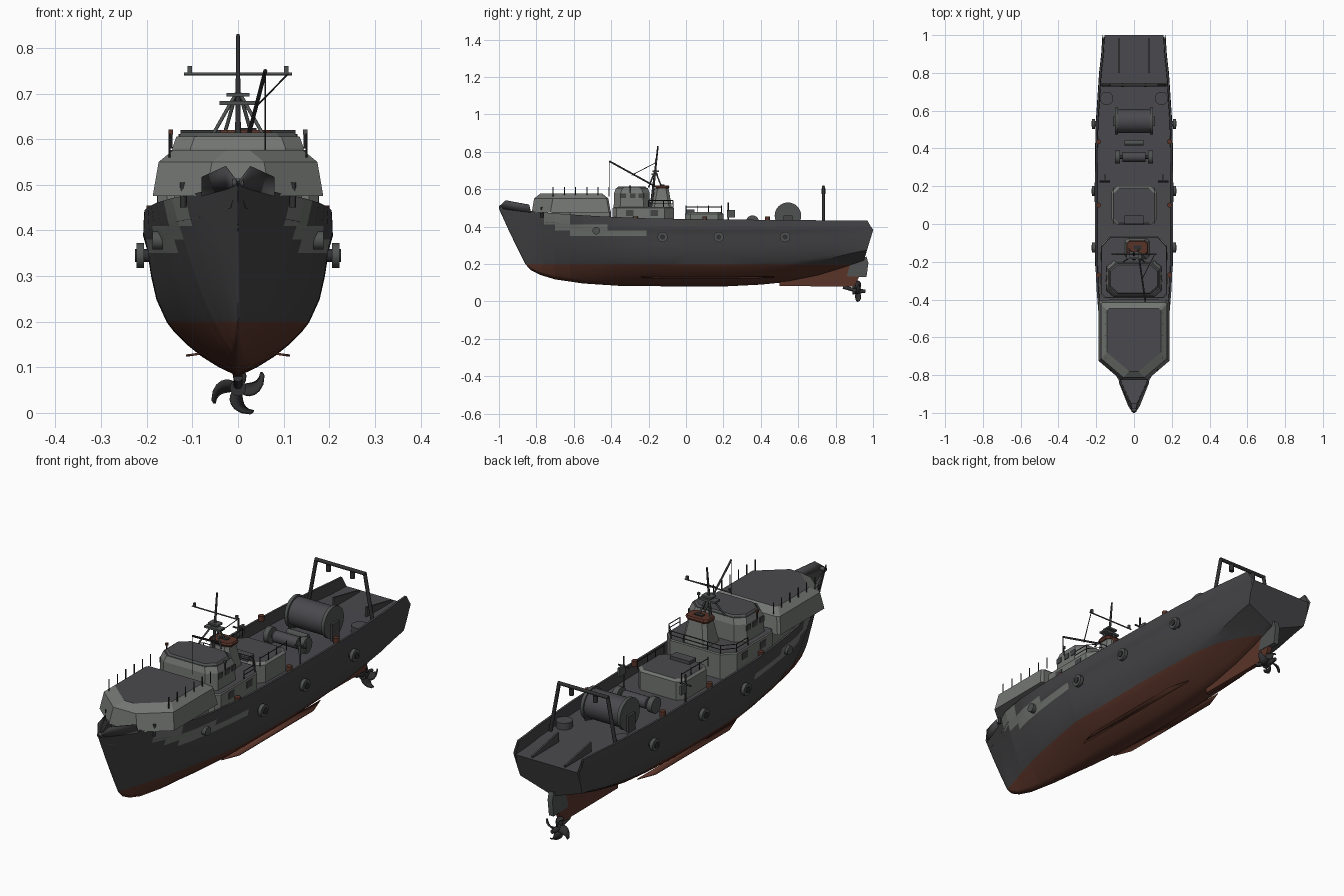
import bpy, bmesh, math
from mathutils import Vector

if "Cube" in bpy.data.objects:
    bpy.data.objects.remove(bpy.data.objects["Cube"])

def mat(name, r, g, b):
    m = bpy.data.materials.new(name)
    m.diffuse_color = (r, g, b, 1)
    m.use_nodes = True
    m.node_tree.nodes["Principled BSDF"].inputs["Base Color"].default_value = m.diffuse_color
    return m

HULL = mat("hull_dark_grey", .058, .058, .062)
DECK = mat("deck_grey", .068, .066, .074)
LIGHT = mat("light_grey", .17, .18, .17)
RED = mat("red_brown", .1, .034, .022)
BLACK = mat("near_black", .03, .03, .032)
STEEL = mat("steel_grey", .08, .085, .085)

def finish(name, bm, mats, rule=None, angle=30, normals=True):
    if normals:
        bmesh.ops.recalc_face_normals(bm, faces=bm.faces)
    bm.normal_update()
    if rule:
        for f in bm.faces:
            f.material_index = rule(f)
    me = bpy.data.meshes.new(name)
    bm.to_mesh(me)
    bm.free()
    for m in mats:
        me.materials.append(m)
    for p in me.polygons:
        p.use_smooth = True
    me.set_sharp_from_angle(angle=math.radians(angle))
    ob = bpy.data.objects.new(name, me)
    bpy.context.collection.objects.link(ob)
    return ob

def roof_rule(f):
    return 1 if f.normal.z > .9 else 0

def boxes(name, items, m):
    bm = bmesh.new()
    for x0, x1, y0, y1, z0, z1 in items:
        for p in bmesh.ops.create_cube(bm, size=1)["verts"]:
            p.co = ((x0 + x1) / 2 + p.co.x * (x1 - x0), (y0 + y1) / 2 + p.co.y * (y1 - y0),
                    (z0 + z1) / 2 + p.co.z * (z1 - z0))
    return finish(name, bm, [m])

def tubes(name, segs, r, m, n=8, r2=None):
    bm = bmesh.new()
    for p, q in segs:
        p, q = Vector(p), Vector(q)
        d = q - p
        v = bmesh.ops.create_cone(bm, cap_ends=True, segments=n, radius1=r,
                                  radius2=r if r2 is None else r2, depth=d.length)["verts"]
        rot = d.to_track_quat('Z', 'Y')
        for w in v:
            w.co = rot @ w.co + (p + q) / 2
    return finish(name, bm, [m], angle=50)

def both(segs):
    flip = lambda p: (-p[0], p[1], p[2])
    return list(segs) + [(flip(p), flip(q)) for p, q in segs]

# tapered house with cut corners: levels are (z, inset)
def house(name, hx, y0, y1, front, back, levels, mats=(LIGHT, DECK), cx=0):
    bm = bmesh.new()
    rings = []
    for z, i in levels:
        h, a, b = hx - i, y0 + i, y1 - i
        half = [(h - front[0], a), (h, a + front[1]), (h, b - back[1]), (h - back[0], b)]
        pts = half + [(-x, y) for x, y in reversed(half)]
        rings.append([bm.verts.new((cx + x, y, z)) for x, y in pts])
    for r, s in zip(rings, rings[1:]):
        for k in range(8):
            bm.faces.new((r[k], r[(k + 1) % 8], s[(k + 1) % 8], s[k]))
    bm.faces.new(rings[0])
    bm.faces.new(rings[-1])
    return finish(name, bm, mats, roof_rule, 15)

def interp(table, y):
    for (a, va), (b, vb) in zip(table, table[1:]):
        if y <= b:
            return va + (vb - va) * (y - a) / (b - a)
    return table[-1][1]

# hull: half sections lofted along y, then mirrored
KEEL = [(-1, .495), (-.95, .385), (-.9, .28), (-.86, .2), (-.83, .168), (-.78, .142), (-.7, .118), (-.55, .096),
        (-.35, .083), (0, .08), (.2, .08), (.4, .09), (.55, .105), (.7, .135), (.85, .18), (.95, .215)]
BEAM = [(-1, .004), (-.9, .048), (-.82, .085), (-.76, .118), (-.7, .145), (-.55, .18), (-.4, .197),
        (-.2, .207), (.2, .208), (.5, .205), (.8, .185), (.95, .168)]
RAIL = [(-1, .508), (-.76, .475), (-.5, .457), (-.2, .444), (.2, .438), (.95, .432)]
VEE = [(-1, 1), (-.8, .85), (-.5, .4), (-.2, 0), (1, 0)]
STERN = [(-1, 0), (.45, 0), (.7, .35), (.95, 1)]
# each row: height, then half breadth amidships, at the bow and at the stern
SECT = [(0, 0, 0, 0), (.055, .2, .07, .2), (.12, .38, .14, .42), (.19, .53, .21, .65), (.27, .67, .29, .92),
        (.33, .75, .35, .93), (.47, .86, .5, .95), (.61, .915, .64, .965), (.78, .96, .8, .985),
        (.86, 1, .88, 1), (1, .99, 1, .99)]
bm = bmesh.new()
ys = [-1, -.95, -.9, -.86, -.83, -.78, -.7, -.62, -.55, -.45, -.35, -.2, 0, .2, .4, .55, .7, .8, .9, .95]
prev = None
for y in ys:
    k, b, top, w, s = (interp(t, y) for t in (KEEL, BEAM, RAIL, VEE, STERN))
    pts = [(b * ((xm * (1 - s) + xs * s) * (1 - w) + xv * w), k + (top - k) * t) for t, xm, xv, xs in SECT]
    dz = max(top - .052, min(top - .004, k + .01))
    xi = max(b * .99 - .009, b * .3)
    pts += [(xi, top), (xi * .985, dz), (0, dz)]
    row = []
    for x, z in pts:
        yy = y
        if y == .95:  # raked transom
            yy = .95 + .05 * (z - .215) / .165 if z < .385 else 1 - .03 * (z - .38) / .052
        row.append(bm.verts.new((x, yy, z)))
    if prev:
        for i in range(len(row) - 1):
            bm.faces.new((prev[i], row[i], row[i + 1], prev[i + 1]))
    prev = row
bm.faces.new(prev)
bmesh.ops.triangulate(bm, faces=[f for f in bm.faces if len(f.verts) > 4])
cuts = [((0, 0, z), (0, 0, 1)) for z in (.2, .35, .38, .41)]
cuts += [((0, y, 0), (0, 1, 0)) for y in (-.76, -.7, -.62, -.42, -.21)]
for co, no in cuts:
    bmesh.ops.bisect_plane(bm, geom=bm.verts[:] + bm.edges[:] + bm.faces[:], plane_co=co, plane_no=no)

# red below the waterline, stepped light patches near the bow
CAMO = [(-.76, -.7, .41, .455), (-.7, -.62, .38, .45), (-.62, -.42, .35, .41), (-.42, -.21, .35, .38)]
def hull_rule(f):
    c = f.calc_center_median()
    if c.z < .2:
        return 1
    if f.normal.z > .8:
        return 2
    if f.normal.x > .2 and any(a < c.y < b and lo < c.z < hi for a, b, lo, hi in CAMO):
        return 3
    return 0
hull = finish("hull", bm, [HULL, RED, DECK, LIGHT], hull_rule, 25)
hull.modifiers.new("mirror", 'MIRROR')

# raised bow bulwark wings
bm = bmesh.new()
for s in (1, -1):
    lo = [(.004, -1, .5), (.024, -.95, .49), (.08, -.83, .475)]
    hi = [(.006, -1, .508), (.03, -.965, .54), (.08, -.84, .517)]
    a = [bm.verts.new((s * x, y, z)) for x, y, z in lo]
    b = [bm.verts.new((s * x, y, z)) for x, y, z in hi]
    for i in range(2):
        q = (a[i], a[i + 1], b[i + 1], b[i])
        bm.faces.new(q if s > 0 else q[::-1])
wing = finish("bow_bulwark", bm, [HULL], angle=1, normals=False)
wing.modifiers.new("thick", 'SOLIDIFY').thickness = .004
tubes("bow_roller", [((-.012, -.985, .505), (.012, -.985, .505))], .009, STEEL, 12)
tubes("bow_bitts", both([((.12, -.77, .45), (.12, -.77, .505))]), .007, BLACK)

# superstructure
house("fore_house_base", .14, -.72, -.4, (.08, .1), (.01, .01), [(.4, 0), (.48, 0)])
house("fore_house", .187, -.825, -.402, (.117, .1), (.01, .01), [(.475, 0), (.55, .013), (.576, .045)])
house("mid_house", .176, -.392, -.065, (.02, .02), (.05, .05), [(.385, 0), (.5, 0), (.504, .004)])
house("bridge", .147, -.387, -.192, (.04, .035), (.04, .035), [(.5, 0), (.58, .003), (.606, .012)])
house("bridge_roof", .13, -.37, -.21, (.04, .035), (.04, .035), [(.606, 0), (.614, .006)], (STEEL, DECK))
house("aft_house", .12, -.005, .2, (.03, .03), (.03, .03), [(.38, 0), (.468, 0), (.477, .01)])
boxes("roof_hatch", [(-.05, .05, 0, .045, .47, .492)], DECK)
house("funnel", .055, -.175, -.085, (.015, .015), (.015, .015), [(.5, -.01), (.604, .008)], cx=.017)
house("funnel_cap", .058, -.165, -.088, (.015, .015), (.015, .015), [(.603, .004), (.612, 0), (.62, .004)], (RED, RED), .017)
boxes("funnel_vent", [(0, .04, -.135, -.115, .618, .624)], BLACK)

# windows and doors as thin plates
wins = []
for s in (-1, 1):
    for y in (-.335, -.285, -.24):
        wins.append((s * .146 - .002, s * .146 + .002, y - .015, y + .015, .552, .576))
    for y in (-.3, -.17):
        wins.append((s * .176 - .002, s * .176 + .002, y - .02, y + .02, .458, .488))
boxes("windows", wins, HULL)

# railings
fore = both([((.15, y, .56), (.15, y, .612)) for y in (-.71, -.65, -.59, -.53, -.47, -.412)])
tubes("fore_rail_posts", fore, .0025, BLACK, 6)
rail = []
for z in (.522, .54):
    rail += both([((.17, -.2, z), (.17, -.12, z)), ((.17, -.12, z), (.125, -.07, z))])
    rail.append(((-.125, -.07, z), (.125, -.07, z)))
rail += both([((x, y, .5), (x, y, .54)) for x, y in ((.17, -.2), (.17, -.12), (.125, -.07), (.06, -.07))])
rail += both([((.11, y, .47), (.11, y, .512)) for y in (0, .06, .12, .19)])
rail += both([((.11, 0, .505), (.11, .19, .505))])
tubes("deck_rails", rail, .002, BLACK, 6)
tubes("lamp_posts", both([((.147, -.3, .58), (.147, -.3, .612))]), .003, BLACK)
boxes("port_lamp", [(-.152, -.142, -.305, -.295, .61, .621)], RED)
boxes("starboard_lamp", [(.142, .152, -.305, -.295, .61, .621)], STEEL)

# mast, yard and boom
tubes("mast", [((0, -.187, .5), (0, -.15, .83))], .008, BLACK, 10, .004)
tubes("mast_legs", both([((.055, -.2, .61), (.004, -.165, .7)), ((.03, -.13, .61), (.004, -.165, .7))]), .004, STEEL)
boxes("mast_platforms", [(-.04, .04, -.185, -.15, .675, .684), (-.025, .025, -.18, -.145, .693, .701)], STEEL)
tubes("yard", [((-.118, -.16, .743), (.118, -.16, .743))], .003, STEEL)
boxes("yard_lamps", [(s * .106 - .005, s * .106 + .005, -.165, -.155, .743, .76) for s in (-1, 1)], STEEL)
tubes("boom", [((.025, -.165, .615), (.06, -.41, .75))], .0045, BLACK)
tubes("boom_wires", [((.06, -.41, .75), (.06, -.41, .575)), ((.043, -.29, .675), (.11, -.16, .743))], .002, BLACK, 6)

# working deck: davits, winches, net drum, barrels
tubes("davit_poles", both([((.155, .225, .385), (.155, .225, .53)), ((.128, .225, .485), (.182, .225, .485))]), .004, BLACK)
boxes("davit_boxes", [(s * .155 - .005, s * .155 + .005, .22, .262, .45, .49) for s in (-1, 1)], STEEL)
tubes("winch_drum", [((-.06, .355, .425), (.06, .355, .425))], .026, DECK, 20)
tubes("winch_ends", both([((.075, .355, .425), (.1, .355, .425))]), .035, STEEL, 20)
tubes("winch_shaft", [((-.09, .355, .425), (.09, .355, .425))], .01, BLACK)
tubes("small_roller", [((-.05, .43, .42), (.05, .43, .42))], .014, STEEL, 12)
tubes("net_drum", [((-.085, .545, .458), (.085, .545, .458))], .064, DECK, 32)
tubes("net_drum_flanges", both([((.085, .545, .458), (.1, .545, .458))]), .071, STEEL, 32)
boxes("net_drum_stands", [(s * .106 - .005, s * .106 + .005, .52, .57, .38, .46) for s in (-1, 1)], HULL)
tubes("barrels", both([((.145, .665, .38), (.145, .665, .412))]), .035, DECK, 24)
tubes("red_bollards", both([((.188, y, .43), (.188, y, .455)) for y in (.435, .1, -.27)]), .013, RED, 12)

# stern gantry
tubes("gantry", both([((.165, .735, .385), (.122, .735, .61))]) + [((-.126, .735, .612), (.126, .735, .612))], .008, BLACK, 10)
tubes("gantry_blocks", both([((.06, .735, .605), (.06, .735, .575))]), .011, BLACK, 10)

# stern ramp guides: thin wedges
def fin(name, pts, t, m, cx=0):
    bm = bmesh.new()
    f = bm.faces.new([bm.verts.new((cx - t / 2, y, z)) for y, z in pts])
    e = bmesh.ops.extrude_face_region(bm, geom=[f])["geom"]
    bmesh.ops.translate(bm, vec=(t, 0, 0), verts=[v for v in e if isinstance(v, bmesh.types.BMVert)])
    return finish(name, bm, [m])
for side, cx in (("port", -.082), ("starboard", .082)):
    fin("stern_guide_" + side, [(.8, .375), (.985, .375), (.985, .388), (.8, .425)], .008, HULL, cx)

# side fenders
FY = (-.125, .175, .53)
tubes("fenders", both([((.206, y, .345), (.222, y, .345)) for y in FY]), .027, STEEL, 20)
tubes("fender_mounts", both([((.19, y, .345), (.226, y, .345)) for y in FY]), .014, BLACK, 12)
tubes("bow_fenders", both([((.165, -.48, .378), (.187, -.48, .378))]), .02, STEEL, 20)

# underwater parts
bm = bmesh.new()
for s in (-1, 1):
    p = [(.085, -.24, .132), (.114, -.15, .128), (.114, .38, .128), (.085, .47, .132)]
    bm.faces.new([bm.verts.new((s * x, y, z)) for x, y, z in p])
bilge = finish("bilge_keels", bm, [RED])
bilge.modifiers.new("thick", 'SOLIDIFY').thickness = .005
fin("skeg", [(.5, .082), (.9, .08), (.93, .14), (.93, .2), (.8, .19), (.5, .12)], .02, RED)
fin("rudder", [(.86, .135), (.965, .13), (.975, .205), (.965, .24), (.88, .21)], .024, STEEL)

# propeller
C = Vector((0, .92, .055))
tubes("propeller_shaft", [((0, .84, .078), (0, .9, .06)), ((0, .9, .06), (0, .9, .11))], .01, BLACK, 12)
tubes("propeller_hub", [((0, .89, .055), (0, .96, .055))], .018, BLACK, 16, .008)
bm = bmesh.new()
for k in range(4):
    last = None
    for i in range(7):
        t = i / 6
        r = .01 + .052 * t
        a = math.radians(-12 + 90 * k + 42 * t * t)
        w = .013 * math.sin(math.pi * (.25 + .65 * t))
        u, n = Vector((math.cos(a), 0, math.sin(a))), Vector((-math.sin(a), 1.1, math.cos(a)))
        pair = [bm.verts.new(C + u * r + n * w), bm.verts.new(C + u * r - n * w)]
        if last:
            bm.faces.new((last[0], last[1], pair[1], pair[0]))
        last = pair
blades = finish("propeller_blades", bm, [BLACK])
sol = blades.modifiers.new("thick", 'SOLIDIFY')
sol.thickness, sol.offset = .006, 0
